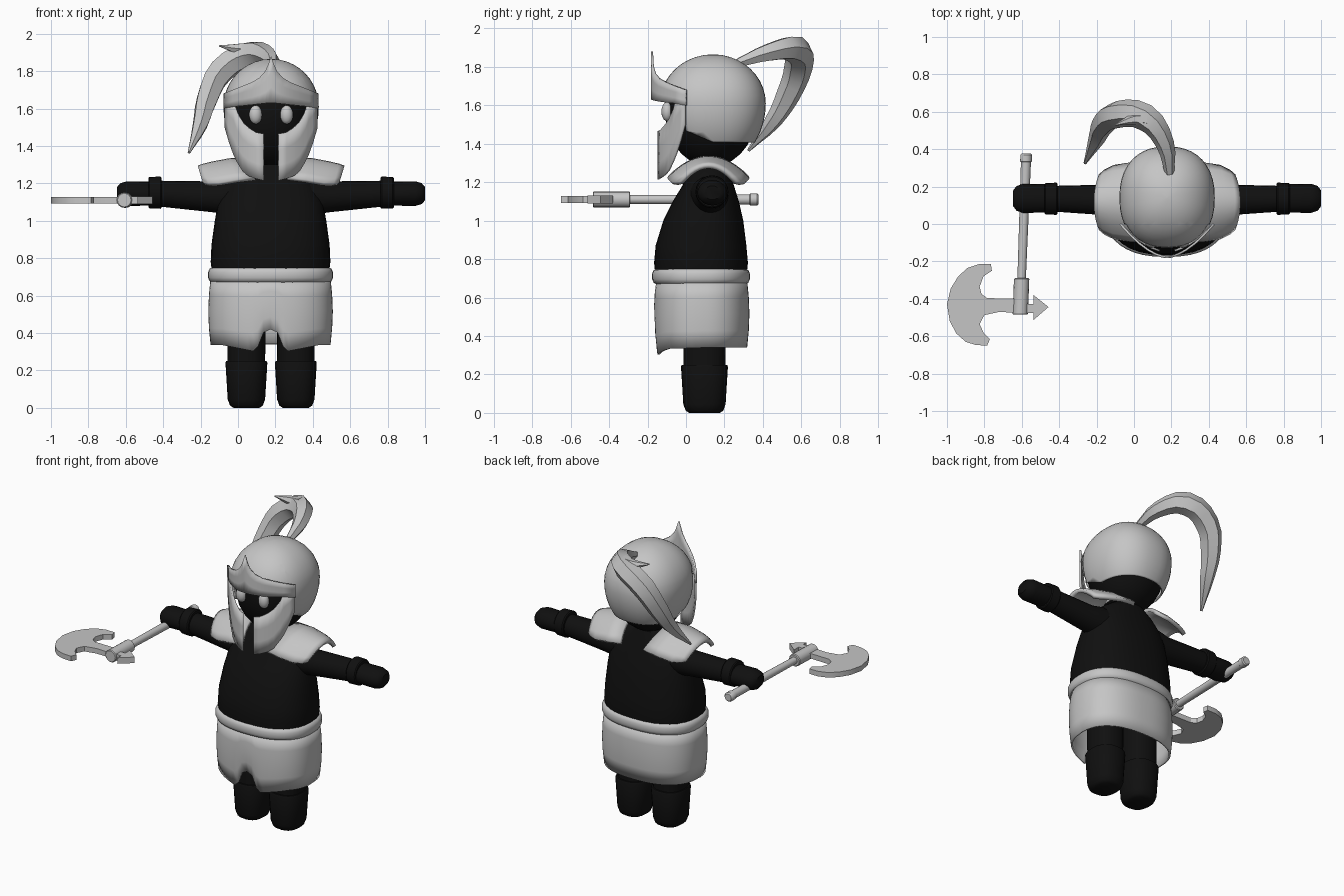
import bpy, bmesh, math
from mathutils import Vector

if "Cube" in bpy.data.objects:
    bpy.data.objects.remove(bpy.data.objects["Cube"])

CX = 0.177  # centre line of the figure


def material(name, v):
    m = bpy.data.materials.new(name)
    m.diffuse_color = (v, v, v, 1)
    m.use_nodes = True
    m.node_tree.nodes["Principled BSDF"].inputs["Base Color"].default_value = m.diffuse_color
    return m


STEEL = material("light_grey", 0.56)
BLACK = material("black", 0.005)


def finish(o, mat, angle=40, thick=0):
    o.data.materials.clear()
    o.data.materials.append(mat)
    bpy.ops.object.select_all(action='DESELECT')
    o.select_set(True)
    bpy.context.view_layer.objects.active = o
    bpy.ops.object.shade_smooth_by_angle(angle=math.radians(angle))
    if thick:
        mod = o.modifiers.new("thickness", 'SOLIDIFY')
        mod.thickness, mod.offset = thick, 0
    return o


def from_bm(name, bm, mat, angle=40, thick=0):
    bmesh.ops.recalc_face_normals(bm, faces=bm.faces[:])
    me = bpy.data.meshes.new(name)
    bm.to_mesh(me)
    bm.free()
    o = bpy.data.objects.new(name, me)
    bpy.context.collection.objects.link(o)
    return finish(o, mat, angle, thick)


def loft_bm(rings, closed=True, caps=True):
    bm = bmesh.new()
    rows = [[bm.verts.new(p) for p in r] for r in rings]
    n = len(rows[0])
    for a, b in zip(rows, rows[1:]):
        for i in range(n if closed else n - 1):
            j = (i + 1) % n
            bm.faces.new((a[i], a[j], b[j], b[i]))
    if caps:
        bm.faces.new(rows[0])
        bm.faces.new(rows[-1])
    return bm


def oval(a, b, n=24, p=2.0):
    """Superellipse outline with half sizes a and b."""
    pts = []
    for i in range(n):
        t = 2 * math.pi * i / n
        c, s = math.cos(t), math.sin(t)
        pts.append((math.copysign(abs(c) ** (2 / p), c) * a,
                    math.copysign(abs(s) ** (2 / p), s) * b))
    return pts


def ring_z(cx, cy, z, a, b, n=24, p=2.0):
    return [(cx + u, cy + v, z) for u, v in oval(a, b, n, p)]


def ring_x(x, cy, cz, a, b, n=20):
    return [(x, cy + u, cz + v) for u, v in oval(a, b, n)]


def ellipsoid(cx, cy, cz, a, b, up, down, p=2.0, n=32, k=14):
    rings = []
    for i in range(k + 1):
        t = math.pi * (i / k - 0.5) * 0.985
        s, c = math.sin(t), math.cos(t)
        rings.append(ring_z(cx, cy, cz + s * (up if s > 0 else down), a * c, b * c, n, p))
    return loft_bm(rings)


def interp(x, table):
    for (x0, y0), (x1, y1) in zip(table, table[1:]):
        if x <= x1:
            return y0 + (y1 - y0) * (x - x0) / (x1 - x0)
    return table[-1][1]


# torso, belt
from_bm("torso", loft_bm([ring_z(CX - .003, cy, z, a, b, 32, 2.4) for z, cy, a, b in (
    (.70, .078, .31, .235), (.78, .078, .32, .244), (.87, .078, .316, .236), (1.0, .09, .298, .208),
    (1.1, .103, .28, .172), (1.18, .115, .25, .135), (1.25, .12, .19, .11), (1.3, .125, .12, .09))]), BLACK, 60)
from_bm("belt", loft_bm([ring_z(CX - .003, .078, z, a, a - .08, 40, 2.4) for z, a in (
    (.67, .312), (.677, .326), (.695, .334), (.725, .334), (.743, .326), (.75, .312))]), STEEL, 60)

# skirt with a notch at the front
SLIT = [(0, .42), (.035, .41), (.078, .30), (.25, .335), (.4, .34)]
rings = []
for k in range(5):
    f = k / 4
    w = .315 + .012 * math.sin(math.pi * f)
    ring = []
    for x, y, z in ring_z(CX - .003, .082, 0, w, w - .085, 80, 2.4):
        low = interp(abs(x - CX + .003), SLIT) if y < .08 else .34
        ring.append((x, y, .69 + (low - .69) * f))
    rings.append(ring)
from_bm("skirt", loft_bm(rings, caps=False), STEEL, 50, .012)

for s, side in ((1, "left"), (-1, "right")):
    # legs and boots
    lx = CX + s * .132
    from_bm(side + "_leg", loft_bm([ring_z(lx, .096, z, r, r + .008, 20, 2.4)
            for z, r in ((.2, .1), (.7, .104))]), BLACK)
    from_bm(side + "_boot", loft_bm([ring_z(lx, .096, z, r, r + .01, 20, 2.4)
            for z, r in ((0, .07), (.012, .088), (.045, .1), (.24, .112), (.25, .108))]), BLACK)
    # arm, cuff, hand
    from_bm(side + "_arm", loft_bm([ring_x(CX + s * d, y, z, r, r) for d, y, z, r in (
        (.12, .115, 1.13, .1), (.22, .12, 1.13, .1), (.3, .128, 1.127, .083), (.6, .135, 1.145, .069))]), BLACK)
    from_bm(side + "_cuff", loft_bm([ring_x(CX + s * d, .135, 1.15, r, r) for d, r in (
        (.585, .08), (.592, .086), (.65, .084), (.656, .078))]), BLACK)
    from_bm(side + "_hand", loft_bm([ring_x(CX + s * d, .137, 1.145, r * 1.18, r) for d, r in (
        (.64, .064), (.77, .066), (.805, .056), (.823, .036))]), BLACK)
    # arched shoulder pad
    rings = []
    for d, hw, top, drop, lean in ((.125, .2, 1.325, .1, .04), (.22, .205, 1.322, .11, .035),
                                   (.31, .19, 1.305, .11, .03), (.36, .165, 1.293, .1, .03),
                                   (.388, .14, 1.283, .085, .03)):
        rings.append([(CX + s * (d - lean * q * q), .117 + hw * q, top - drop * q * q)
                      for q in [i / 6 - 1 for i in range(13)]])
    from_bm(side + "_shoulder_pad", loft_bm(rings, closed=False, caps=False), STEEL, 50, .025)
    # eye
    from_bm(side + "_eye", ellipsoid(CX + s * .083, -.098, 1.567, .035, .03, .05, .05, n=16, k=10), STEEL, 80)

# head and helmet dome
from_bm("head", ellipsoid(CX, .13, 1.57, .235, .24, .25, .29), BLACK, 80)
bm = ellipsoid(CX, .14, 1.61, .25, .27, .25, .33, 2.3, 40, 20)


def cut(co, no, clear=False):
    bmesh.ops.bisect_plane(bm, geom=bm.verts[:] + bm.edges[:] + bm.faces[:],
                           plane_co=co, plane_no=no, clear_inner=clear)


cut((0, 0, 1.41), (0, 0, 1), True)
cut((0, 0, 1.47), (0, .06, .14), True)
cut((0, 0, 0), (0, 1, 0))
cut((0, 0, 1.67), (0, 0, 1))
gone = [f for f in bm.faces if f.calc_center_median().y < 0 and f.calc_center_median().z < 1.67]
bmesh.ops.delete(bm, geom=gone, context='FACES')
from_bm("helmet_dome", bm, STEEL, 50, .01)


def plate(name, cols, peak):
    """Curved sheet from columns of (offset from centre, bottom, top)."""
    rows = []
    for d, lo, hi in cols:
        y = peak * (1 - (abs(d) / .25) ** 1.7)
        rows.append([(CX + d, y, lo + (hi - lo) * t / 3) for t in range(4)])
    from_bm(name, loft_bm(rows, closed=False, caps=False), STEEL, 50, .012)


# visor cheeks around the eye opening and nose slot
CHEEK = [(.04, 1.215, 1.465), (.08, 1.225, 1.472), (.12, 1.24, 1.497), (.15, 1.265, 1.525),
         (.18, 1.315, 1.575), (.197, 1.35, 1.63), (.222, 1.42, 1.64), (.245, 1.5, 1.65)]
plate("left_cheek_plate", CHEEK, -.15)
plate("right_cheek_plate", [(-d, a, b) for d, a, b in CHEEK], -.15)

# pointed brow plate
BROW = [(.015, 1.63, 1.835), (.03, 1.628, 1.8), (.06, 1.625, 1.765), (.1, 1.62, 1.74),
        (.15, 1.615, 1.72), (.2, 1.61, 1.7), (.25, 1.6, 1.68)]
plate("brow_plate", [(-d, a, b) for d, a, b in reversed(BROW)] + [(0, 1.63, 1.88)] + BROW, -.177)


# plume, a tapering curved tube with a loose tuft
def tube(name, pts):
    cu = bpy.data.curves.new(name, 'CURVE')
    cu.dimensions = '3D'
    cu.bevel_depth, cu.bevel_resolution, cu.resolution_u = 1, 1, 3
    cu.use_fill_caps = True
    sp = cu.splines.new('BEZIER')
    sp.bezier_points.add(len(pts) - 1)
    for bp, (x, y, z, r) in zip(sp.bezier_points, pts):
        bp.co, bp.radius = (x, y, z), r
        bp.handle_left_type = bp.handle_right_type = 'AUTO'
    o = bpy.data.objects.new(name, cu)
    bpy.context.collection.objects.link(o)
    bpy.ops.object.select_all(action='DESELECT')
    o.select_set(True)
    bpy.context.view_layer.objects.active = o
    bpy.ops.object.convert(target='MESH')
    finish(bpy.context.view_layer.objects.active, STEEL, 50)


tube("plume", [(.19, .27, 1.82, .025), (.165, .43, 1.875, .05), (.06, .57, 1.89, .073),
               (-.09, .585, 1.8, .074), (-.165, .53, 1.65, .062), (-.2, .455, 1.52, .045),
               (-.262, .325, 1.365, .008)])
tube("plume_tuft", [(.07, .56, 1.92, .04), (0, .56, 1.92, .03), (-.1, .53, 1.935, .004)])


# axe: shaft along y with end knob, sleeve, crescent blade and back spike
def rod(name, stations):
    from_bm(name, loft_bm([[(-.59 + .037 * y + u, y, 1.11 + v) for u, v in oval(r, r, 16)]
                           for y, r in stations]), STEEL)


rod("axe_shaft", [(-.4, .022), (.35, .027)])
rod("axe_knob", [(.33, .026), (.335, .031), (.37, .031), (.378, .024)])
rod("axe_sleeve", [(-.485, .036), (-.48, .041), (-.295, .041), (-.29, .036)])


def slab(name, pts, half):
    from_bm(name, loft_bm([[(x, y, 1.11 + h) for x, y in pts] for h in (-half, half)]), STEEL, 30)


slab("axe_blade", [(-.765, -.215), (-.83, -.215), (-.89, -.235), (-.94, -.28), (-.98, -.345), (-1, -.43),
                   (-.985, -.52), (-.95, -.585), (-.9, -.63), (-.845, -.647), (-.785, -.65), (-.77, -.615),
                   (-.805, -.58), (-.825, -.535), (-.8, -.487), (-.72, -.47), (-.62, -.475), (-.62, -.4),
                   (-.785, -.396), (-.815, -.375), (-.825, -.335), (-.805, -.28), (-.76, -.25)], .017)
slab("axe_spike", [(-.59, -.428), (-.537, -.428), (-.537, -.38), (-.457, -.444), (-.537, -.513),
                   (-.537, -.475), (-.59, -.475)], .02)
